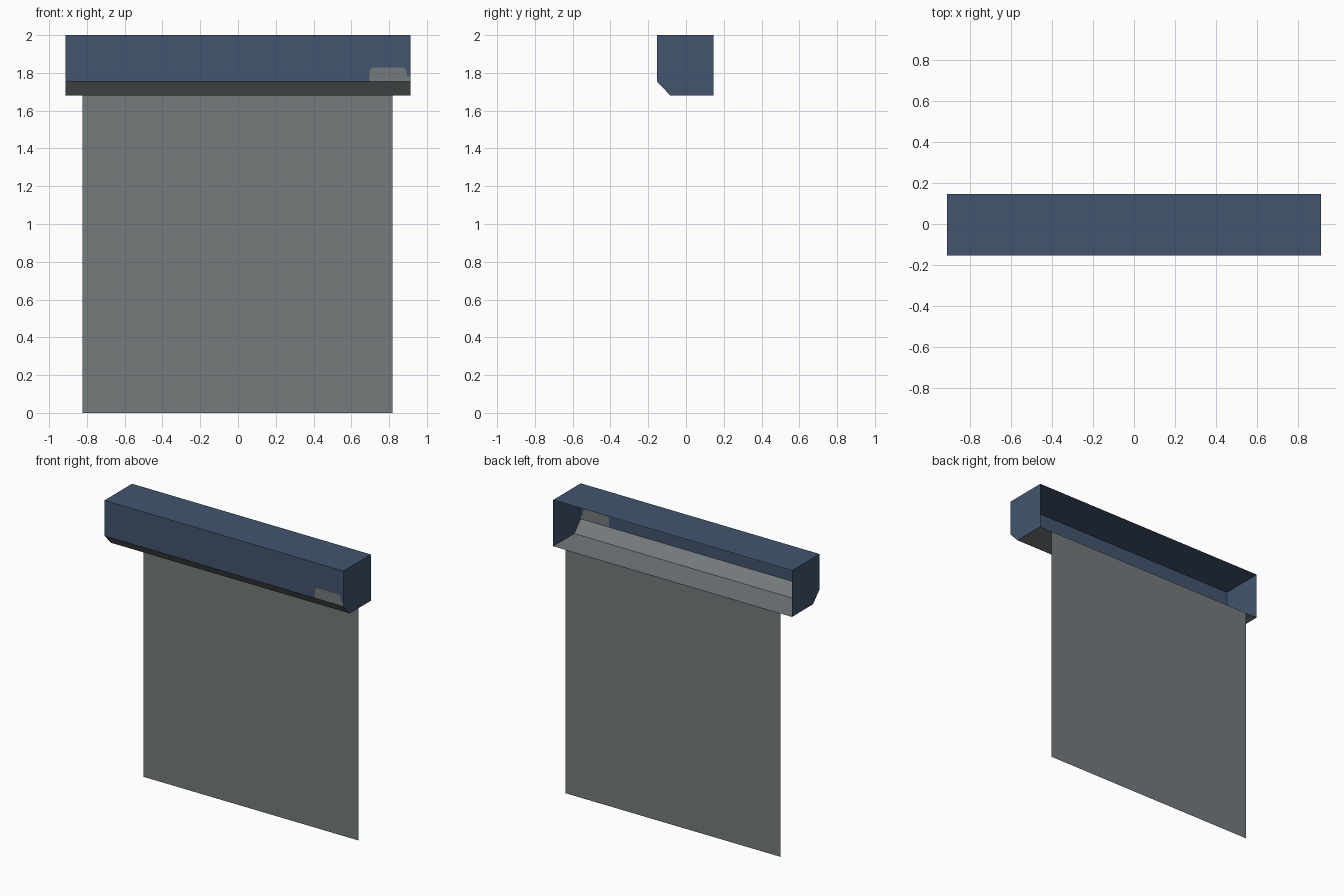
import bpy

cube = bpy.data.objects.get("Cube")
if cube:
    bpy.data.objects.remove(cube, do_unlink=True)


def material(name, rgb):
    m = bpy.data.materials.new(name)
    m.use_nodes = True
    color = (*rgb, 1)
    m.diffuse_color = color
    m.node_tree.nodes["Principled BSDF"].inputs["Base Color"].default_value = color
    return m


BLUE = material("slate blue", (0.054, 0.091, 0.158))
GRAY = material("shutter gray", (0.177, 0.197, 0.204))


def sheet(name, mat, *faces):
    """Thin sheet part made of one or more polygons."""
    verts, polys = [], []
    for face in faces:
        polys.append(range(len(verts), len(verts) + len(face)))
        verts += face
    mesh = bpy.data.meshes.new(name)
    mesh.from_pydata(verts, [], [list(p) for p in polys])
    mesh.materials.append(mat)
    obj = bpy.data.objects.new(name, mesh)
    bpy.context.collection.objects.link(obj)
    return obj


# Housing profile: back top, front top, chamfer, back bottom
W = 0.912
FRONT, BACK = -0.154, 0.146
TOP, LIP, BASE = 2.0, 1.755, 1.68
profile = [(BACK, TOP), (FRONT, TOP), (FRONT, LIP), (-0.083, BASE), (BACK, BASE)]


def strip(a, b):
    (ya, za), (yb, zb) = a, b
    return [(-W, ya, za), (-W, yb, zb), (W, yb, zb), (W, ya, za)]


# Housing top, chamfered lip and floor; the back stays open
sheet("housing_top", BLUE, strip(profile[0], profile[1]))
sheet("housing_lip", GRAY, strip(profile[2], profile[3]))
sheet("housing_floor", GRAY, strip(profile[3], profile[4]))

# End caps
for side, x in (("left", W), ("right", -W)):
    pts = profile[::-1] if x > 0 else profile
    sheet(side + "_end_cap", BLUE, [(x, y, z) for y, z in pts])

# Front cover with a bare patch in its lower corner
notch = [(0.695, LIP), (0.695, 1.815), (0.71, 1.828), (0.88, 1.828),
         (0.892, 1.815), (0.895, 1.78), (W, 1.78)]
cover = [(-W, LIP)] + notch + [(W, TOP), (-W, TOP)]
patch = notch[::-1] + [(W, LIP)]
patch = [patch[-1]] + patch[:-1]
sheet("front_cover", BLUE, [(x, FRONT, z) for x, z in cover])
sheet("front_patch", GRAY, [(x, FRONT, z) for x, z in patch])

# Shutter curtain hanging from the back edge of the floor
L, R = -0.823, 0.818
sheet("shutter_curtain", GRAY,
      [(L, BACK, 0), (R, BACK, 0), (R, BACK, BASE), (L, BACK, BASE)])
